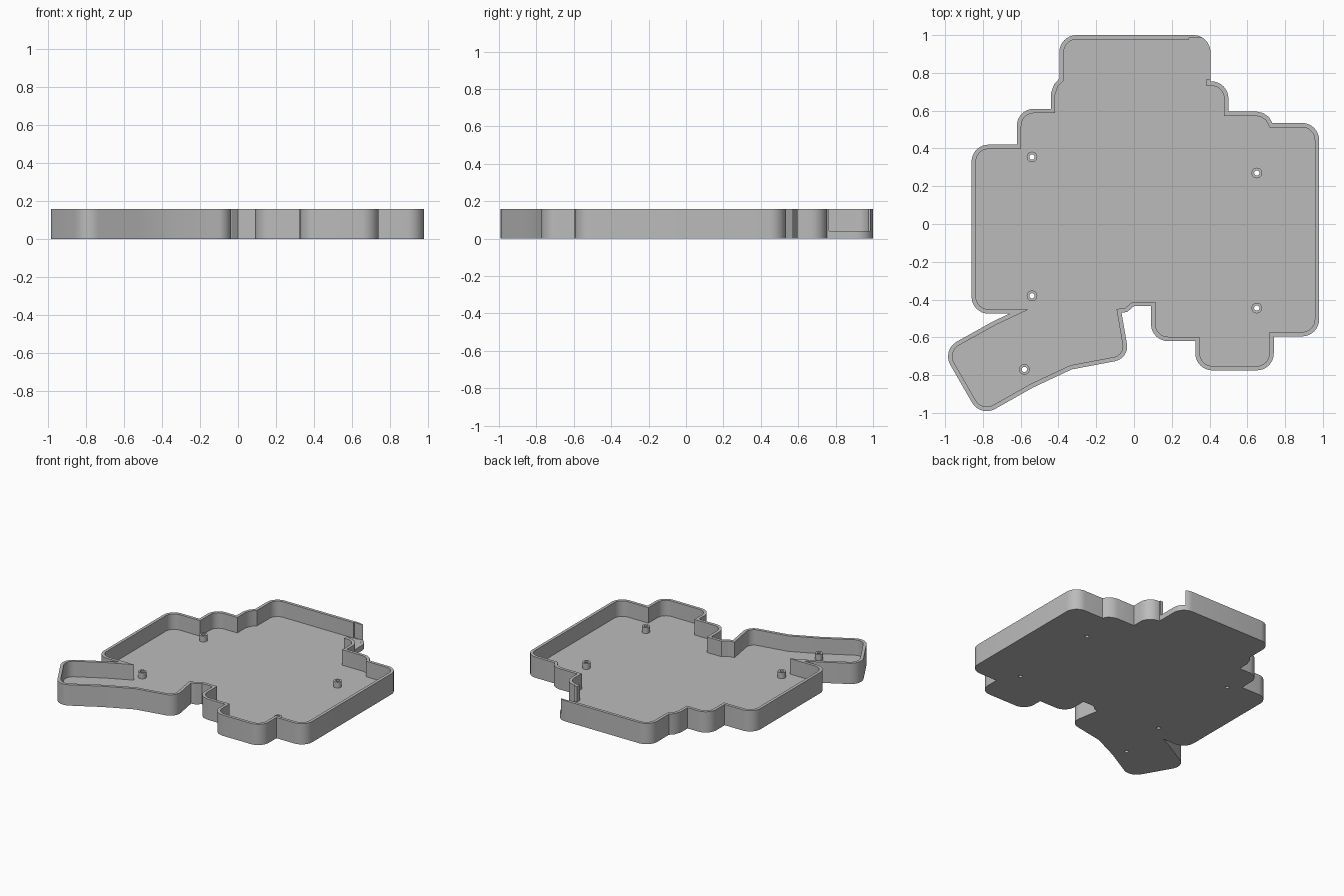
import bpy
import bmesh
from math import cos, sin, pi, tan
from mathutils import Vector

default = bpy.data.objects.get("Cube")
if default:
    bpy.data.objects.remove(default, do_unlink=True)

HEIGHT = 0.158
FLOOR = 0.04
WALL = 0.023
R = 0.09            # usual corner radius
POST_R, HOLE_R, POST_TOP = 0.028, 0.014, 0.085

grey = bpy.data.materials.new("plain grey plastic")
grey.use_nodes = True
colour = (0.5, 0.5, 0.5, 1)
grey.diffuse_color = colour
grey.node_tree.nodes["Principled BSDF"].inputs["Base Color"].default_value = colour

# Outer outline, counter-clockwise: x, y, corner radius
OUTLINE = [
    (-0.395, 1.0, R), (-0.395, 0.77, 0), (-0.423, 0.74, 0), (-0.44, 0.69, 0),
    (-0.44, 0.61, 0), (-0.62, 0.61, R), (-0.62, 0.42, 0),
    (-0.86, 0.42, R), (-0.86, -0.475, R), (-0.66, -0.475, 0),
    # angled wing at the front
    (-0.745, -0.515, 0), (-1.018, -0.667, R), (-0.813, -1.023, R),
    (-0.535, -0.866, 0), (-0.33, -0.77, 0), (-0.024, -0.712, 0.08),
    (-0.066, -0.47, 0), (-0.035, -0.465, 0), (0, -0.435, 0),
    # stepped front and right side
    (0.09, -0.435, 0), (0.09, -0.62, R), (0.325, -0.62, 0),
    (0.325, -0.775, R), (0.74, -0.775, R), (0.74, -0.595, 0),
    (0.98, -0.595, R), (0.98, 0.535, R), (0.732, 0.535, 0),
    (0.715, 0.566, 0), (0.685, 0.587, 0), (0.65, 0.595, 0),
    (0.5, 0.595, 0), (0.5, 0.755, R), (0.405, 0.755, 0), (0.405, 1.0, R),
]
POSTS = [(-0.54, 0.355), (0.65, 0.27), (-0.54, -0.38), (0.65, -0.445), (-0.58, -0.77)]


def rounded(outline, steps=8):
    """Replace each corner that has a radius by an arc."""
    points = []
    for i, (x, y, r) in enumerate(outline):
        p = Vector((x, y))
        if not r:
            points.append(p)
            continue
        a = (Vector(outline[i - 1][:2]) - p).normalized()
        b = (Vector(outline[(i + 1) % len(outline)][:2]) - p).normalized()
        half = a.angle(b) / 2
        centre = p + (a + b).normalized() * (r / sin(half))
        start = p + a * (r / tan(half)) - centre
        end = p + b * (r / tan(half)) - centre
        sweep = pi - 2 * half
        for k in range(steps + 1):
            t = k / steps
            points.append(centre + (start * sin((1 - t) * sweep)
                                    + end * sin(t * sweep)) / sin(sweep))
    return points


def inset(points, distance):
    """Offset a closed outline inwards with mitred corners."""
    result = []
    for i, p in enumerate(points):
        d1 = (p - points[i - 1]).normalized()
        d2 = (points[(i + 1) % len(points)] - p).normalized()
        n1, n2 = Vector((-d1.y, d1.x)), Vector((-d2.y, d2.x))
        result.append(p + (n1 + n2) * (distance / (1 + n1.dot(n2))))
    return result


def make_object(name, bm):
    bmesh.ops.recalc_face_normals(bm, faces=bm.faces)
    mesh = bpy.data.meshes.new(name)
    bm.to_mesh(mesh)
    bm.free()
    mesh.materials.append(grey)
    obj = bpy.data.objects.new(name, mesh)
    bpy.context.collection.objects.link(obj)
    return obj


def loft(bm, loops, cap_first=False, cap_last=False):
    """Join successive (points, height) loops with quads."""
    rings = [[bm.verts.new((p[0], p[1], z)) for p in pts] for pts, z in loops]
    for low, high in zip(rings, rings[1:]):
        n = len(low)
        for i in range(n):
            j = (i + 1) % n
            bm.faces.new((low[i], low[j], high[j], high[i]))
    if cap_first:
        bm.faces.new(rings[0][::-1])
    if cap_last:
        bm.faces.new(rings[-1])


def circle(x, y, r, n=24):
    return [(x + r * cos(2 * pi * k / n), y + r * sin(2 * pi * k / n)) for k in range(n)]


def smooth(obj):
    bpy.ops.object.select_all(action="DESELECT")
    obj.select_set(True)
    bpy.context.view_layer.objects.active = obj
    bpy.ops.object.shade_smooth_by_angle(angle=pi / 7)


# Open tray: underside, outer wall, rim, inner wall and floor
outer = rounded(OUTLINE)
inner = inset(outer, WALL)
bm = bmesh.new()
loft(bm, [(outer, 0), (outer, HEIGHT), (inner, HEIGHT), (inner, FLOOR)], True, True)
tray = make_object("tray", bm)

# Cutter: screw holes through the floor and the side opening at the back
bm = bmesh.new()
for x, y in POSTS:
    hole = circle(x, y, HOLE_R)
    loft(bm, [(hole, -0.05), (hole, POST_TOP)], True, True)
slot = [(0.29, 0.765), (0.5, 0.765), (0.5, 0.985), (0.29, 0.985)]
loft(bm, [(slot, FLOOR + 0.001), (slot, HEIGHT + 0.1)], True, True)
cutter = make_object("opening_cutter", bm)
cutter.hide_render = True

cut = tray.modifiers.new("openings", "BOOLEAN")
cut.operation = "DIFFERENCE"
cut.solver = "EXACT"
cut.object = cutter
bpy.context.view_layer.update()
depsgraph = bpy.context.evaluated_depsgraph_get()
cut_mesh = bpy.data.meshes.new_from_object(tray.evaluated_get(depsgraph))
tray.modifiers.clear()
tray.data = cut_mesh
bpy.data.objects.remove(cutter, do_unlink=True)
smooth(tray)

# Hollow screw posts standing on the floor
for number, (x, y) in enumerate(POSTS, 1):
    bm = bmesh.new()
    wide, narrow = circle(x, y, POST_R), circle(x, y, HOLE_R)
    loft(bm, [(wide, FLOOR), (wide, POST_TOP), (narrow, POST_TOP), (narrow, FLOOR), (wide, FLOOR)])
    bmesh.ops.remove_doubles(bm, verts=bm.verts, dist=0.0001)
    smooth(make_object(f"screw_post_{number}", bm))
